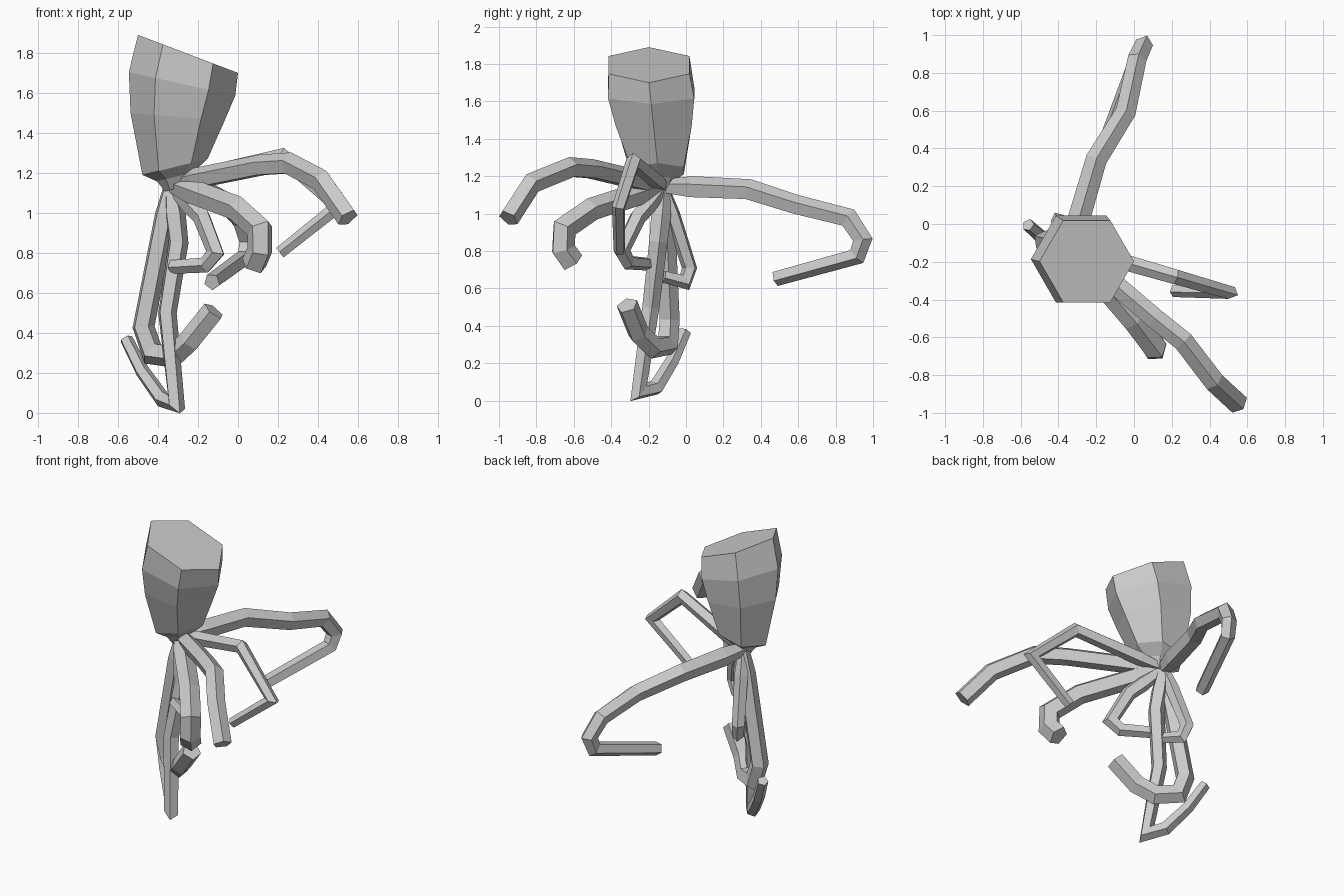
import bpy, bmesh, math
from mathutils import Vector

if "Cube" in bpy.data.objects:
    bpy.data.objects.remove(bpy.data.objects["Cube"])


def loft(name, rings):
    """Flat-faced skin through a list of equal-length rings, capped at both ends."""
    bm = bmesh.new()
    vr = [[bm.verts.new(p) for p in r] for r in rings]
    n = len(vr[0])
    for a, b in zip(vr, vr[1:]):
        for i in range(n):
            j = (i + 1) % n
            bm.faces.new((a[i], a[j], b[j], b[i]))
    bm.faces.new(vr[0][::-1])
    bm.faces.new(vr[-1])
    bmesh.ops.recalc_face_normals(bm, faces=bm.faces)
    me = bpy.data.meshes.new(name)
    bm.to_mesh(me)
    bm.free()
    ob = bpy.data.objects.new(name, me)
    bpy.context.collection.objects.link(ob)
    return ob


ROOT = Vector((-.335, -.12, 1.145))  # all tentacles spring from here


def tentacle(name, r_mid, r_tip, *path, sides=5):
    """Five-sided tube from the root along a path, swelling quickly out of the root."""
    pts = [Vector(p) for p in path]
    pts = [ROOT, ROOT + (pts[0] - ROOT).normalized() * .16] + pts
    n = len(pts)
    segs = [(b - a).normalized() for a, b in zip(pts, pts[1:])]
    prev = segs[0]
    u = Vector((0, 0, 1))
    if abs(prev.z) > 0.95:
        u = prev.orthogonal()
    u = (u - prev * u.dot(prev)).normalized()
    rings = []
    for i, p in enumerate(pts):
        d0, d1 = segs[max(i - 1, 0)], segs[min(i, n - 2)]
        t = (d0 + d1).normalized()
        u = prev.rotation_difference(t) @ u
        u = (u - t * u.dot(t)).normalized()
        v = t.cross(u)
        prev = t
        r = r_mid * 0.65 if i == 0 else r_mid + (r_tip - r_mid) * (i - 1) / (n - 2)
        # widen the ring across the bend so the tube keeps its thickness
        bend = (d1 - d0).normalized()
        k = min(1 / max(d0.dot(t), 0.5), 1.5) - 1
        ring = []
        for s in range(sides):
            a = math.tau * s / sides
            o = (u * math.cos(a) + v * math.sin(a)) * r
            ring.append(p + o + bend * o.dot(bend) * k)
        rings.append(ring)
    return loft(name, rings)


# Head: hexagon rings (height, radius) whose tilt and lean grow with height
head = []
for z, r in ((1.795, .25), (1.645, .266), (1.48, .235), (1.23, .163), (1.18, .09), (1.12, .05)):
    f = max((z - 1.23) / .565, 0)
    tilt = (.04 - .135 * f) * min(r / .16, 1)
    ring = []
    for k in range(6):
        c, s = math.cos(k * math.pi / 3), math.sin(k * math.pi / 3)
        ring.append((-.315 + .065 * f * f + r * c, -.153 - .045 * f + r * s, z + tilt * c))
    head.append(ring)
loft("head", head)

# Outstretched tentacles
tentacle("back_tentacle", .062, .043, (-.20, .34, 1.125), (-.045, .59, 1.045),
         (.015, .87, .975), (.05, .945, .86), (.035, .915, .775), (-.13, .48, .655))
tentacle("right_tentacle", .046, .032, (.22, -.28, 1.28), (.50, -.36, 1.03), (.21, -.355, .80))
tentacle("front_right_tentacle", .056, .058, (.11, -.50, 1.235), (.26, -.62, 1.245),
         (.42, -.83, 1.16), (.55, -.95, .975))
tentacle("front_curled_tentacle", .064, .066, (0, -.51, 1.02), (.11, -.655, .92),
         (.11, -.66, .81), (.08, -.61, .74))

# Hanging tentacles
tentacle("front_short_tentacle", .05, .036, (-.18, -.26, .98), (-.11, -.345, .80),
         (-.16, -.31, .74), (-.33, -.19, .73))
tentacle("left_hooked_tentacle", .056, .06, (-.475, -.09, .43), (-.43, -.10, .30),
         (-.32, -.175, .285), (-.24, -.255, .36), (-.12, -.315, .51))
tentacle("floor_tentacle", .056, .034, (-.30, -.15, .85), (-.355, -.19, .50),
         (-.31, -.255, .045), (-.38, -.16, .07), (-.48, -.075, .21), (-.56, -.005, .37))
tentacle("back_short_tentacle", .044, .034, (-.40, .02, .71), (-.38, -.005, .635),
         (-.34, -.12, .665))
